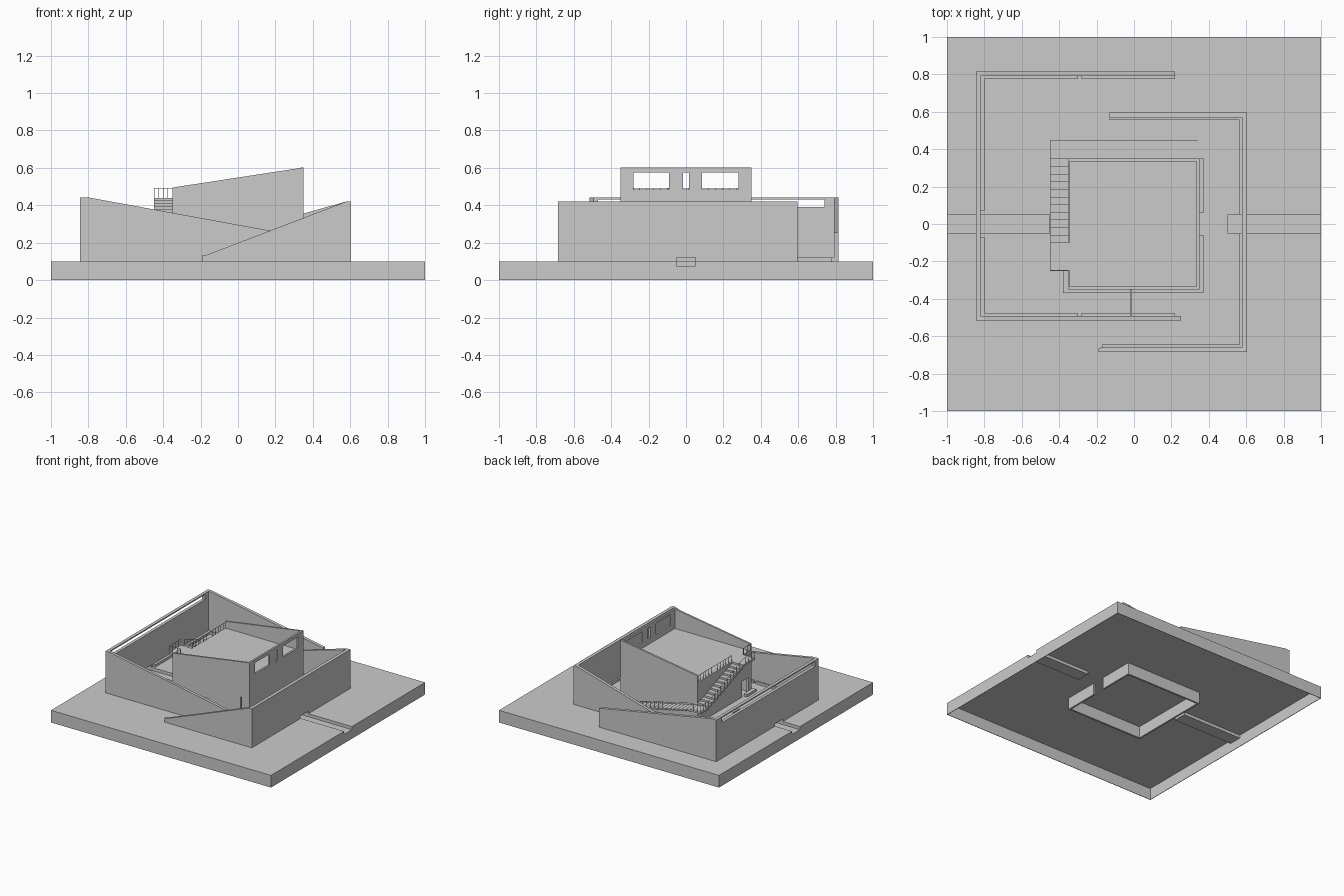
import bpy, bmesh
from mathutils import Vector

if "Cube" in bpy.data.objects:
    bpy.data.objects.remove(bpy.data.objects["Cube"])


def mesh_object(name, bm):
    bmesh.ops.recalc_face_normals(bm, faces=bm.faces)
    me = bpy.data.meshes.new(name)
    bm.to_mesh(me)
    bm.free()
    ob = bpy.data.objects.new(name, me)
    bpy.context.collection.objects.link(ob)
    return ob


def add_box(bm, x0, x1, y0, y1, z0, z1):
    vs = bmesh.ops.create_cube(bm, size=1)["verts"]
    for v in vs:
        v.co = Vector((x1 if v.co.x > 0 else x0,
                       y1 if v.co.y > 0 else y0,
                       z1 if v.co.z > 0 else z0))


def boxes(name, dims):
    bm = bmesh.new()
    for d in dims:
        add_box(bm, *d)
    return mesh_object(name, bm)


def slope_wall(name, profile, y0, y1):
    """Extrude an x-z outline from y0 to y1."""
    bm = bmesh.new()
    f = bm.faces.new([bm.verts.new((x, y0, z)) for x, z in profile])
    r = bmesh.ops.extrude_face_region(bm, geom=[f])
    for v in r["geom"]:
        if isinstance(v, bmesh.types.BMVert):
            v.co.y = y1
    return mesh_object(name, bm)


def cut(ob, dims):
    for i, d in enumerate(dims):
        cutter = boxes("opening_cutter", [d])
        cutter.hide_render = True
        mod = ob.modifiers.new("opening", 'BOOLEAN')
        mod.operation = 'DIFFERENCE'
        mod.object = cutter
        mod.solver = 'EXACT'
        bpy.context.view_layer.objects.active = ob
        bpy.ops.object.modifier_apply(modifier=mod.name)
        bpy.data.objects.remove(cutter)


G = 0.10      # ground level
T = 0.004     # sheet thickness
C = 0.075     # channel floor level

# Hollow terrain: top sheet and hanging skirt, notched for the channels
boxes("terrain_top", [(-1, 1, -1, -.05, G - T, G), (-1, 1, .05, 1, G - T, G),
                      (-.45, .5, -.05, .05, G - T, G)])
skirt = boxes("terrain_skirt_sides", [(-1, 1, -1, -1 + T, 0, G), (-1, 1, 1 - T, 1, 0, G)])
for s, n in ((-1, "left"), (1, "right")):
    a, b = sorted((s, s * (1 - T)))
    boxes("terrain_skirt_" + n, [(a, b, -1, -.05, 0, G), (a, b, .05, 1, 0, G),
                                 (a, b, -.05, .05, 0, C)])

# Sunken entrance channels
for n, x0, x1, xe in (("left", -1, -.45, -.45), ("right", .5, 1, .5)):
    boxes("channel_" + n, [(x0, x1, -.05, .05, C - T, C),
                           (x0, x1, -.05 - T, -.05, C - T, G - .001),
                           (x0, x1, .05, .05 + T, C - T, G - .001),
                           (xe - T / 2, xe + T / 2, -.05, .05, C - T, G - .001)])

# Left courtyard wall with long slit window and falling arms
wall = boxes("left_wall", [(-.845, -.82, -.515, .815, G, .442)])
cut(wall, [(-.9, -.7, -.47, .74, .392, .432), (-.9, -.7, -.05, .05, .09, .12)])
slope_wall("left_wall_front_arm", [(-.82, G), (.25, G), (.25, .25), (-.8, .442), (-.82, .442)], -.515, -.492)
slope_wall("left_wall_back_arm", [(-.82, G), (.22, G), (.22, .255), (-.8, .442), (-.82, .442)], .79, .815)

# Right courtyard wall with channel opening and falling arms
wall = boxes("right_wall", [(.578, .605, -.685, .595, G, .42)])
cut(wall, [(.5, .7, -.05, .05, .09, .12)])
slope_wall("right_wall_front_arm", [(-.18, G), (.578, G), (.578, .42), (-.18, .13)], -.685, -.66)
slope_wall("right_wall_back_arm", [(-.13, G), (.578, G), (.578, .42), (-.13, .22)], .57, .595)
boxes("wall_end_spout", [(-.19, -.17, -.685, -.665, G, .135)])

# Low curbs at the foot of the walls
K = .12
boxes("courtyard_curbs", [
    (-.82, -.8, .07, .79, G, K), (-.82, -.8, -.492, -.07, G, K),
    (-.8, -.3, .775, .79, G, K), (-.28, .22, .775, .79, G, K),
    (-.8, -.3, -.492, -.477, G, K), (-.28, .22, -.492, -.477, G, K),
    (.565, .578, .05, .57, G, K), (.565, .578, -.66, -.05, G, K),
    (-.13, .565, .555, .57, G, K), (-.17, .565, -.66, -.645, G, K)])
boxes("house_curbs", [
    (.35, .372, .06, .35, G, K), (.35, .372, -.37, -.06, G, K),
    (-.38, .35, -.37, -.35, G, K), (-.38, -.35, -.35, -.25, G, K)])
boxes("link_wall", [(-.022, -.01, -.492, -.35, G, .14)])

# House walls, continuing down to the bottom of the terrain
W = .015
side = [(-.35, 0), (.35, 0), (.35, .602), (-.35, .495)]
front = slope_wall("house_front_wall", side, -.35, -.35 + W)
cut(front, [(-.10, -.02, -.4, -.3, G, .21), (.268, .276, -.4, -.3, .12, .30)])
slope_wall("house_back_wall", side, .35 - W, .35)
right = boxes("house_right_wall", [(.35 - W, .35, -.35 + W, .35 - W, 0, .602)])
cut(right, [(.3, .4, -.28, -.09, .485, .575), (.3, .4, .085, .28, .485, .575),
            (.3, .4, -.015, .015, .485, .575), (.3, .4, -.055, .055, -.1, .22)])
left = boxes("house_left_wall", [(-.35, -.35 + W, -.35 + W, .35 - W, 0, .44)])
cut(left, [(-.4, -.3, -.31, -.23, G, .23)])
boxes("roof_terrace", [(-.35 + W, .35 - W, -.35 + W, .35 - W, .425, .44)])

# Stairs: gentle flight along the back, steeper flight along the left side
N1, N2 = 19, 11
Z1, Z2 = .26, .44
bm = bmesh.new()
for i in range(N1):
    x = .34 - i * .69 / N1
    z = G + (i + 1) * (Z1 - G) / (N1 + 1)
    add_box(bm, x - .69 / N1, x, .35, .45, z - .012, z)
add_box(bm, -.45, -.35, .35, .45, Z1 - .015, Z1)
mesh_object("back_stairs", bm)
bm = bmesh.new()
for i in range(N2):
    y = .35 - i * .45 / N2
    z = Z1 + (i + 1) * (Z2 - Z1) / (N2 + 1)
    add_box(bm, -.45, -.35, y - .45 / N2, y, z - .018, z)
add_box(bm, -.45, -.35, -.25, -.1, Z2 - .015, Z2)
mesh_object("left_stairs", bm)


# Railings: thin posts with a handrail
def railing(name, a, b, n, h=.05, r=.0012):
    a, b = Vector(a), Vector(b)
    bm = bmesh.new()
    for i in range(n + 1):
        p = a.lerp(b, i / n)
        add_box(bm, p.x - r, p.x + r, p.y - r, p.y + r, p.z, p.z + h)
    vs = bmesh.ops.create_cube(bm, size=1)["verts"]
    along_x = abs(b.x - a.x) > abs(b.y - a.y)
    for v in vs:
        t, s = (v.co.x, v.co.y) if along_x else (v.co.y, v.co.x)
        off = Vector((0, s * 2 * r, 0)) if along_x else Vector((s * 2 * r, 0, 0))
        v.co = (b if t > 0 else a) + off + Vector((0, 0, h + v.co.z * 2 * r))
    mesh_object(name, bm)


railing("back_stair_railing", (.34, .448, G), (-.35, .448, Z1), 19)
railing("corner_railing_back", (-.35, .448, Z1), (-.448, .448, Z1), 3)
railing("corner_railing_left", (-.448, .448, Z1), (-.448, .35, Z1), 3)
railing("left_stair_railing", (-.448, .35, Z1), (-.448, -.1, Z2), 11)
railing("landing_railing_left", (-.448, -.1, Z2), (-.448, -.248, Z2), 4)
railing("landing_railing_front", (-.448, -.248, Z2), (-.35, -.248, Z2), 4)
railing("roof_railing_back", (-.345, .345, Z2), (-.345, -.1, Z2), 12)
railing("roof_railing_front", (-.345, -.25, Z2), (-.345, -.34, Z2), 3)
